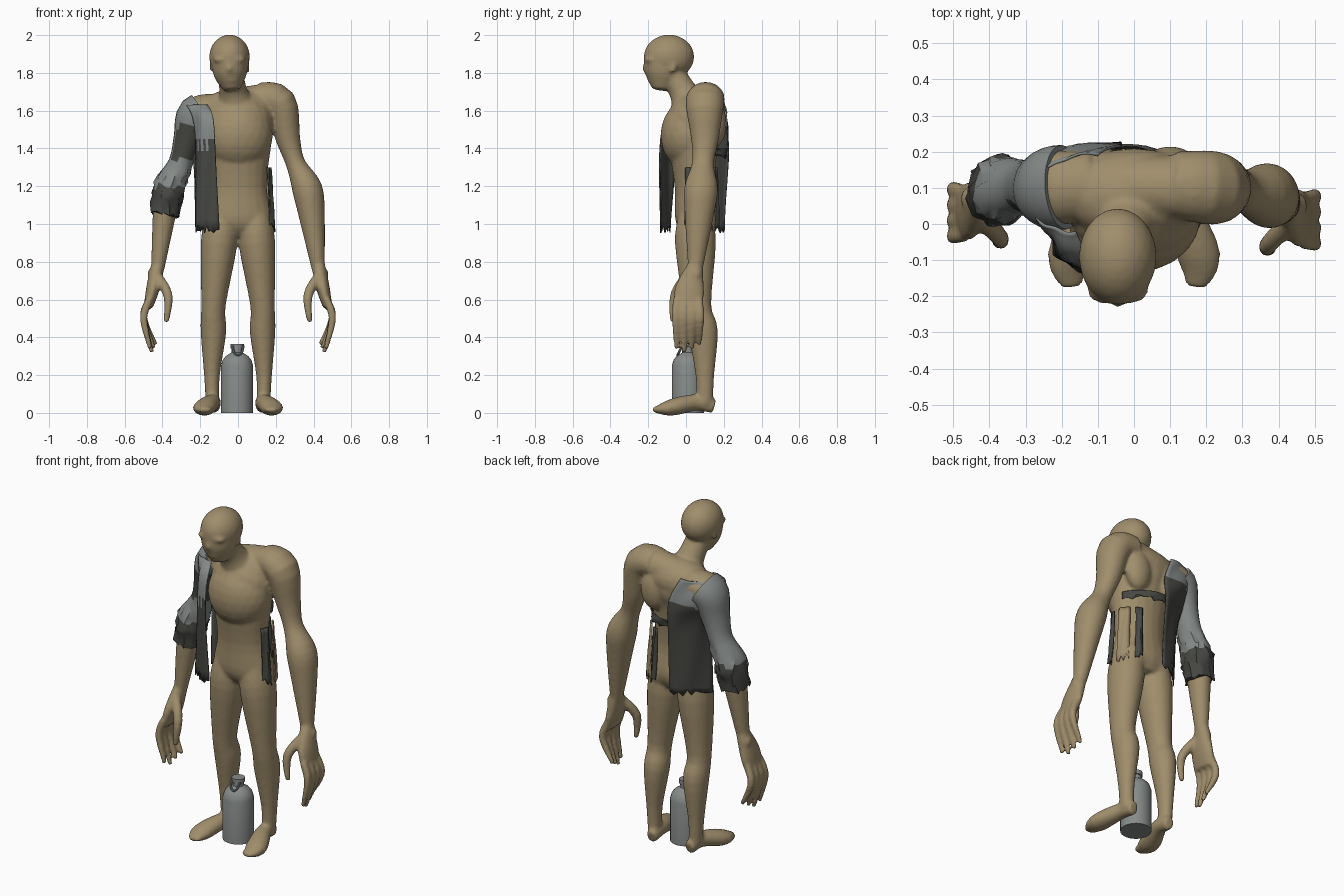
import bpy, bmesh, math, random
from mathutils import Vector, Matrix

random.seed(4)
if "Cube" in bpy.data.objects:
    bpy.data.objects.remove(bpy.data.objects["Cube"])


def material(name, rgb):
    mat = bpy.data.materials.new(name)
    mat.use_nodes = True
    mat.diffuse_color = (*rgb, 1)
    mat.node_tree.nodes["Principled BSDF"].inputs["Base Color"].default_value = (*rgb, 1)
    return mat


skin = material("tan skin", (.35, .27, .15))
pale = material("pale grey cloth", (.23, .25, .24))
dark = material("dark grey cloth", (.063, .066, .056))
metal = material("grey metal", (.24, .26, .25))
cloth = [pale, dark]
ACROSS, UP = Vector((0, 1, 0)), Vector((0, 0, 1))


def smooth(points, steps=4):
    """Rounded path through tuples of any length, by Catmull-Rom interpolation."""
    result, last = [], len(points) - 1
    for i in range(last):
        before, after = points[max(i - 1, 0)], points[min(i + 2, last)]
        for k in range(steps):
            t = k / steps
            result.append(tuple(
                b + t * (c - a + t * (2 * a - 5 * b + 4 * c - d + t * (3 * (b - c) + d - a))) / 2
                for a, b, c, d in zip(before, points[i], points[i + 1], after)))
    return result + [points[last]]


def tube(bm, path, squash=(1, 1), axis=ACROSS, sides=20):
    """Closed tube through (x, y, z, radius); squash is the depth ratio from start to end."""
    rings = []
    centres = [Vector(p[:3]) for p in path]
    last = len(path) - 1
    for i, point in enumerate(path):
        along = (centres[min(i + 1, last)] - centres[max(i - 1, 0)]).normalized()
        side = axis.cross(along).normalized()
        depth = along.cross(side) * (squash[0] + (squash[1] - squash[0]) * i / last)
        ring = []
        for k in range(sides):
            angle = math.tau * k / sides
            offset = side * math.cos(angle) + depth * math.sin(angle)
            ring.append(bm.verts.new(centres[i] + offset * point[3]))
        rings.append(ring)
    for lower, upper in zip(rings, rings[1:]):
        for k in range(sides):
            bm.faces.new((lower[k], lower[k - 1], upper[k - 1], upper[k]))
    bm.faces.new(rings[0])
    bm.faces.new(rings[-1])


def ball(bm, centre, size):
    place = Matrix.Translation(centre) @ Matrix.Diagonal((*size, 1))
    bmesh.ops.create_icosphere(bm, subdivisions=3, radius=1, matrix=place)


def finish(bm, name, materials, rule=None, angle=40):
    bmesh.ops.recalc_face_normals(bm, faces=bm.faces)
    if rule:
        for face in bm.faces:
            face.material_index = int(rule(face.calc_center_median(), face.normal))
    mesh = bpy.data.meshes.new(name)
    bm.to_mesh(mesh)
    bm.free()
    for mat in materials:
        mesh.materials.append(mat)
    ob = bpy.data.objects.new(name, mesh)
    bpy.context.collection.objects.link(ob)
    bpy.ops.object.select_all(action="DESELECT")
    ob.select_set(True)
    bpy.context.view_layer.objects.active = ob
    bpy.ops.object.shade_smooth_by_angle(angle=math.radians(angle))
    return ob


def arm_path(side):
    """Shoulder to wrist; the right shoulder hangs lower and its forearm is thinner."""
    drop, back, thin = (.06, .015, .008) if side < 0 else (0, 0, 0)
    return smooth([(side * .11, .11, 1.67 - drop, .08), (side * .22, .1, 1.64 - drop, .09),
                   (side * .265, .1, 1.45, .065), (side * .305, .09 + back, 1.32, .052),
                   (side * .365, .08 + back, 1.19, .08 - thin),
                   (side * .39, .07 + back, 1.05, .07 - thin), (side * .425, .05 + back, .76, .035)])


# Body: overlapping masses fused into one skin
body = bmesh.new()
tube(body, smooth([(0, .07, .94, .13), (0, .06, 1.02, .185), (0, .045, 1.2, .152),
                   (0, .04, 1.45, .18), (0, .06, 1.58, .18), (0, .08, 1.68, .1)]), squash=(.55, .9))
ball(body, (0, .08, 1.6), (.2, .13, .12))
ball(body, (0, .02, 1.47), (.185, .155, .19))
tube(body, smooth([(-.2, .1, 1.58, .08), (0, .1, 1.63, .09), (.2, .1, 1.66, .09)]))

# Neck and head, bent forward
tube(body, smooth([(-.04, -.08, 1.8, .07), (-.025, -.015, 1.7, .075), (0, .04, 1.58, .12)]))
ball(body, (-.045, -.09, 1.885), (.108, .134, .118))
tube(body, smooth([(-.045, -.11, 1.88, .1), (-.04, -.12, 1.79, .088), (-.03, -.13, 1.71, .045)]),
     squash=(1.15, 1.1))
ball(body, (-.045, -.2, 1.825), (.022, .03, .035))
ball(body, (-.035, -.18, 1.76), (.035, .025, .012))

for side in (-1, 1):
    # Brow and ear
    ball(body, (side * .04 - .045, -.185, 1.87), (.045, .035, .02))
    ball(body, (side * .1 - .045, -.07, 1.83), (.006, .02, .03))

    # Shoulder blade and buttock
    ball(body, (side * .1, .155, 1.53), (.08, .06, .12))
    ball(body, (side * .085, .1, 1.02), (.085, .065, .09))

    # Leg and splayed wedge foot
    tube(body, smooth([(side * .09, .05, 1.05, .08), (side * .1, .05, .9, .097),
                       (side * .13, .06, .57, .065), (side * .13, .09, .43, .068),
                       (side * .138, .1, .2, .042), (side * .135, .1, .05, .036)]), squash=(1.1, 1.2))
    tube(body, smooth([(side * .125, .15, .035, .03), (side * .135, .05, .055, .044),
                       (side * .18, -.09, .026, .06), (side * .17, -.175, .015, .028)]),
         squash=(1.3, .4), axis=UP)

    # Long arm, knobby wrist and open palm
    back = .02 if side < 0 else 0
    tube(body, arm_path(side), squash=(1.15, 1.1))
    ball(body, (side * .45, .05 + back, .73), (.03, .035, .04))
    tube(body, smooth([(side * .425, .05 + back, .78, .036), (side * .45, .02 + back, .66, .036),
                       (side * .475, .01 + back, .56, .024)]), squash=(1.1, 3.2))

    # Curled fingers and thumb
    for finger in range(4):
        y = finger * .04 - .05
        tip = .32 + .02 * abs(finger - 1)
        tube(body, smooth([(side * .47, y + back, .6, .021), (side * .5, y * 1.1 + back, .5, .021),
                           (side * (.465 - finger * .01), y + back, tip, .013)]), sides=10)
    tube(body, smooth([(side * .425, back, .72, .028), (side * .37, back - .06, .62, .026),
                       (side * .38, back - .07, .48, .015)]), sides=10)

figure = finish(body, "body", [skin])
fuse = figure.modifiers.new("fuse", "REMESH")
fuse.mode = "VOXEL"
fuse.voxel_size = .0095
fuse.use_smooth_shade = True
soften = figure.modifiers.new("soften", "SMOOTH")
soften.factor = .5
soften.iterations = 6

# Torn sleeve, a padded copy of the right arm as far as the forearm
sleeve = bmesh.new()
tube(sleeve, [(x, y, z, radius + .012) for x, y, z, radius in arm_path(-1)[3:21]],
     squash=(1.15, 1.1), sides=24)
for vert in sleeve.verts:
    if vert.co.z < 1.28:
        vert.co += Vector([random.uniform(-.01, .01) for axis in "xyz"])
finish(sleeve, "torn_sleeve", cloth,
       lambda centre, normal: centre.z < 1.2 or (1.34 < centre.z < 1.52 and normal.y < -.4))


def sheet(name, rows, materials, edge=0, rag=.03, bulge=.015, columns=10):
    """Hanging cloth through rows (x, y, x, y, z), pale above the edge, with a torn hem."""
    bm, grid = bmesh.new(), []
    path = smooth(rows, 8)
    for i, (x, y, end_x, end_y, z) in enumerate(path):
        across = Vector((end_x - x, end_y - y, 0))
        out = across.cross(UP).normalized()
        line = []
        for j in range(columns + 1):
            part = j / columns
            fold = bulge * math.sin(math.pi * part) + .005 * math.sin(9 * part + i / 2)
            spot = Vector((x, y, z)) + across * part + out * fold
            if i == len(path) - 1:
                spot.z += random.uniform(-rag, rag)
            line.append(bm.verts.new(spot))
        grid.append(line)
    for upper, lower in zip(grid, grid[1:]):
        for j in range(columns):
            bm.faces.new((upper[j], lower[j], lower[j + 1], upper[j + 1]))
    ob = finish(bm, name, materials,
                lambda centre, normal: centre.z < edge + random.uniform(-.015, .015), 60)
    thick = ob.modifiers.new("thickness", "SOLIDIFY")
    thick.thickness = .007
    thick.offset = 0


# Jacket panels, front and back of the right side
sheet("jacket_front", [(-.27, .02, -.16, -.02, 1.63), (-.23, -.04, -.125, -.125, 1.5),
                       (-.22, -.08, -.1, -.135, .98)], cloth, edge=1.42)
sheet("jacket_back", [(-.1, .19, -.26, .13, 1.66), (-.04, .22, -.3, .15, 1.52),
                      (-.035, .22, -.24, .09, 1.35), (-.035, .205, -.22, .06, .97)],
      cloth, edge=1.52, rag=.02, bulge=.025)

# Torn band across the back
sheet("back_band", [(.16, .09, -.05, .215, 1.4), (.16, .09, -.05, .215, 1.36)],
      cloth, edge=2, rag=.015, bulge=.045)

# Scraps hanging around the left hip
for name, degrees, width, colours in (("hip_scrap_front", -18, 11, cloth),
                                      ("hip_scrap_side", 25, 14, [skin]),
                                      ("hip_scrap_back", 58, 7, cloth)):
    rows = []
    for size, z in ((.88, 1.3), (1, .98)):
        row = []
        for turn in (degrees - width, degrees + width):
            angle = math.radians(turn)
            row += [.195 * size * math.cos(angle), .055 + .13 * size * math.sin(angle)]
        rows.append((*row, z))
    sheet(name, rows, colours, edge=2, bulge=.008, columns=5)

# Metal jug between the feet
jug = bmesh.new()
tube(jug, [(-.005, .01, z, radius) for z, radius in
           ((0, .085), (.25, .085), (.28, .076), (.3, .06), (.32, .03), (.34, .03),
            (.342, .036), (.366, .036))], sides=28)
finish(jug, "jug", [metal], angle=35)

# Ring handle at the jug neck
handle = bmesh.new()
arc = [math.pi * k / 10 for k in range(11)]
tube(handle, [(.028 * math.cos(a), -.02 - .025 * math.sin(a), .355 - .05 * math.sin(a), .006)
              for a in arc], axis=Vector((0, .9, -.4)), sides=8)
finish(handle, "jug_handle", [metal])
